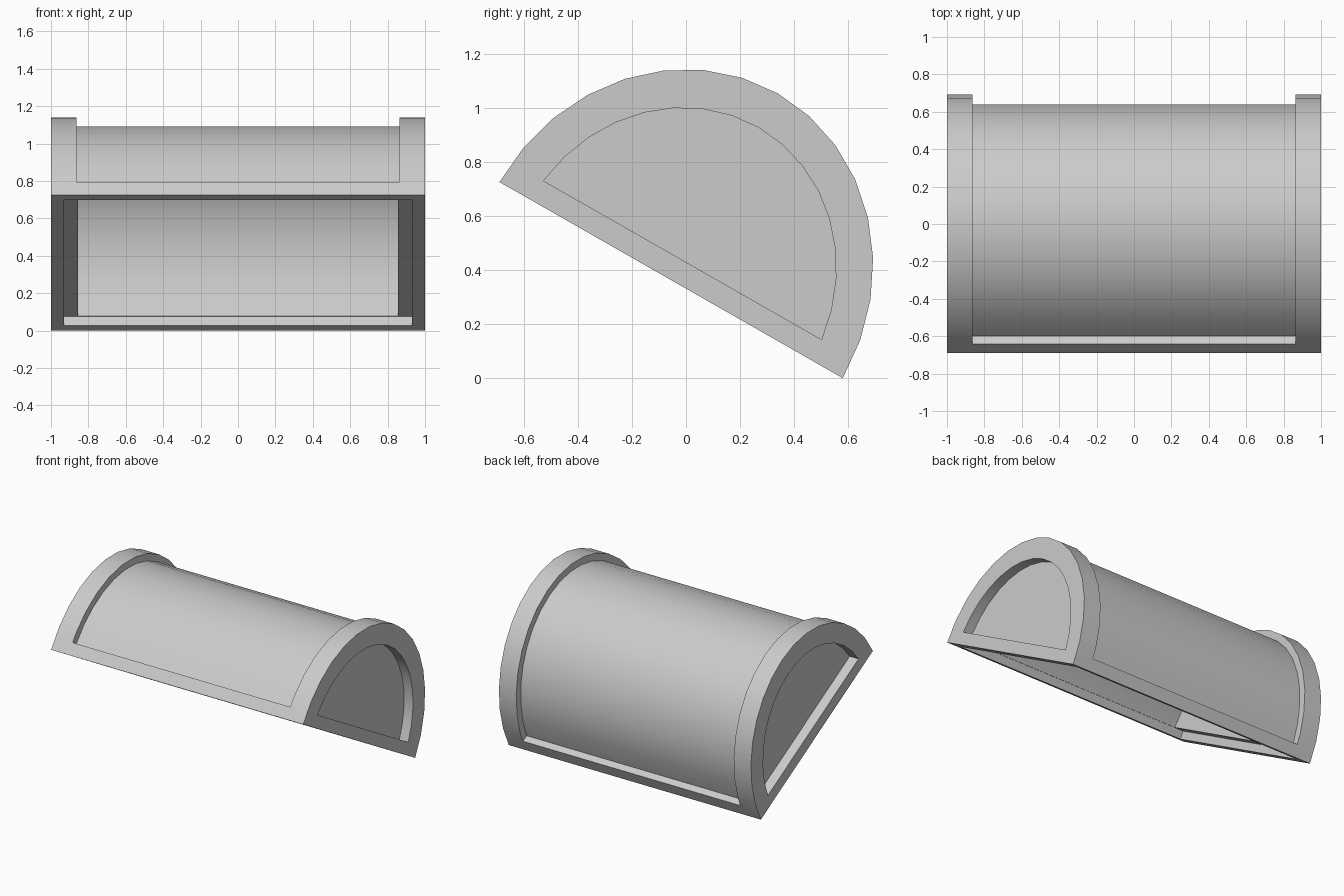
import bpy, bmesh, math

if "Cube" in bpy.data.objects:
    bpy.data.objects.remove(bpy.data.objects["Cube"], do_unlink=True)

SEGMENTS = 16
HALF_DEPTH, HEIGHT = 0.731, 0.795     # outer half-ellipse of the lid
RAIL = 0.085                          # height of the straight base rails
TILT = math.radians(-29.73)

grey = bpy.data.materials.new("light_grey")
grey.use_nodes = True
colour = (0.6, 0.6, 0.6, 1)
grey.diffuse_color = colour
grey.node_tree.nodes["Principled BSDF"].inputs["Base Color"].default_value = colour


def arch(a, b, low=0.0):
    """Half-ellipse outline in (y, z), starting and ending at height low."""
    start = math.asin(low / b)
    step = (math.pi - 2 * start) / SEGMENTS
    return [(a * math.cos(start + i * step), b * math.sin(start + i * step))
            for i in range(SEGMENTS + 1)]


def prism(name, outline, x0, x1):
    """Extrude a (y, z) outline along x."""
    bm = bmesh.new()
    face = bm.faces.new([bm.verts.new((x0, y, z)) for y, z in outline])
    side = bmesh.ops.extrude_face_region(bm, geom=[face])
    moved = [v for v in side["geom"] if isinstance(v, bmesh.types.BMVert)]
    bmesh.ops.translate(bm, verts=moved, vec=(x1 - x0, 0, 0))
    bmesh.ops.recalc_face_normals(bm, faces=bm.faces)
    mesh = bpy.data.meshes.new(name)
    bm.to_mesh(mesh)
    bm.free()
    mesh.materials.append(grey)
    obj = bpy.data.objects.new(name, mesh)
    bpy.context.collection.objects.link(obj)
    return obj


def carve(body, cutter):
    """Subtract a cutter from the body and discard it."""
    cutter.hide_render = True
    mod = body.modifiers.new("carve", 'BOOLEAN')
    mod.operation = 'DIFFERENCE'
    mod.solver = 'EXACT'
    mod.object = cutter
    bpy.context.view_layer.objects.active = body
    bpy.ops.object.modifier_apply(modifier=mod.name)
    bpy.data.objects.remove(cutter, do_unlink=True)


# Solid rounded lid
lid = prism("chest_lid", arch(HALF_DEPTH, HEIGHT), -1, 1)

# Sunken curved panel between the two end bands
groove = arch(0.95, 1.0, RAIL) + arch(0.68, 0.745, RAIL)[::-1]
carve(lid, prism("panel_groove", groove, -0.863, 0.863))

# Recessed end panels
for s in (-1, 1):
    carve(lid, prism("end_recess", arch(0.597, 0.65, RAIL), s * 0.93, s * 1.1))

# Hollow underside: rim opening, then a narrower curved hollow between thick ends
rim = [(-0.675, -0.1), (0.675, -0.1), (0.675, 0.055), (-0.675, 0.055)]
carve(lid, prism("rim_opening", rim, -0.93, 0.93))
carve(lid, prism("main_hollow", arch(0.671, 0.735, 0.03), -0.855, 0.855))

# Smooth curves with sharp rims
bpy.ops.object.select_all(action='DESELECT')
lid.select_set(True)
bpy.context.view_layer.objects.active = lid
bpy.ops.object.shade_smooth_by_angle(angle=math.radians(30))

# Tilt so the back edge rests on the ground
lid.rotation_euler = (TILT, 0, 0)
lid.location = (0, -0.055, -HALF_DEPTH * math.sin(TILT))
